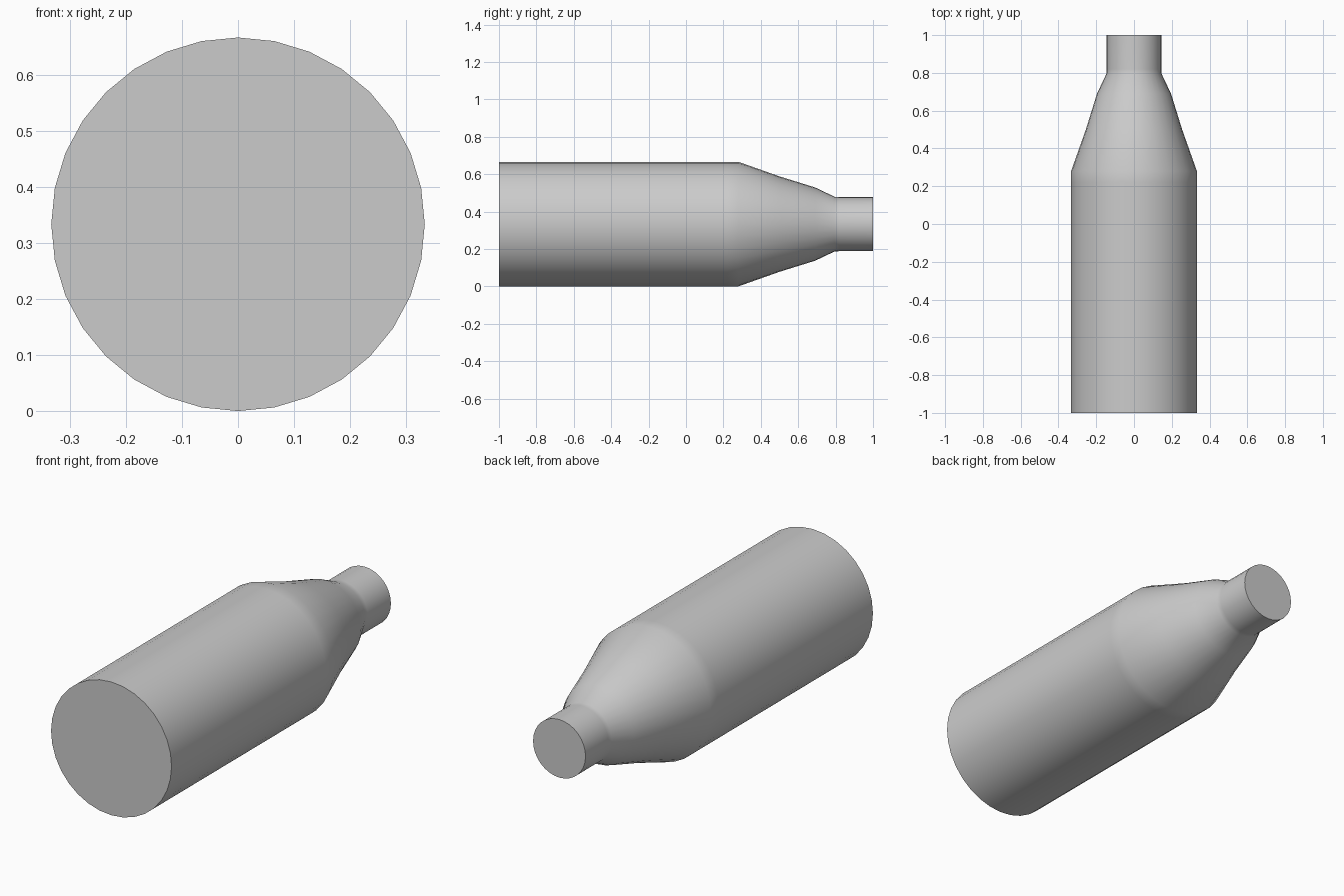
import bpy
import bmesh
import math

cube = bpy.data.objects.get("Cube")
if cube:
    bpy.data.objects.remove(cube, do_unlink=True)

SIDES = 32
CENTRE_Z = 0.333

# Single matte grey
grey = bpy.data.materials.new("plain grey")
grey.use_nodes = True
colour = (0.6, 0.6, 0.6, 1)
grey.diffuse_color = colour
grey.node_tree.nodes["Principled BSDF"].inputs["Base Color"].default_value = colour

# Profile along y: (position, radius) for body, shoulder and neck
profile = [(-1, 0.333), (0.22, 0.333), (0.28, 0.333), (0.5, 0.255),
           (0.69, 0.196), (0.795, 0.146), (0.82, 0.145), (1, 0.145)]

bm = bmesh.new()
rings = []
for y, radius in profile:
    ring = []
    for i in range(SIDES):
        a = math.tau * i / SIDES
        ring.append(bm.verts.new((radius * math.sin(a), y, CENTRE_Z + radius * math.cos(a))))
    rings.append(ring)

# Skin between neighbouring rings
for lower, upper in zip(rings, rings[1:]):
    for i in range(SIDES):
        j = (i + 1) % SIDES
        bm.faces.new((lower[i], lower[j], upper[j], upper[i]))

# Flat base and neck end
bm.faces.new(rings[0])
bm.faces.new(rings[-1])
bmesh.ops.recalc_face_normals(bm, faces=bm.faces)

mesh = bpy.data.meshes.new("bottle_body")
bm.to_mesh(mesh)
bm.free()
mesh.materials.append(grey)
bottle = bpy.data.objects.new("bottle_body", mesh)
bpy.context.collection.objects.link(bottle)

# Smooth sides with crisp end rims
bpy.ops.object.select_all(action="DESELECT")
bottle.select_set(True)
bpy.context.view_layer.objects.active = bottle
bpy.ops.object.shade_smooth_by_angle(angle=math.radians(40))
